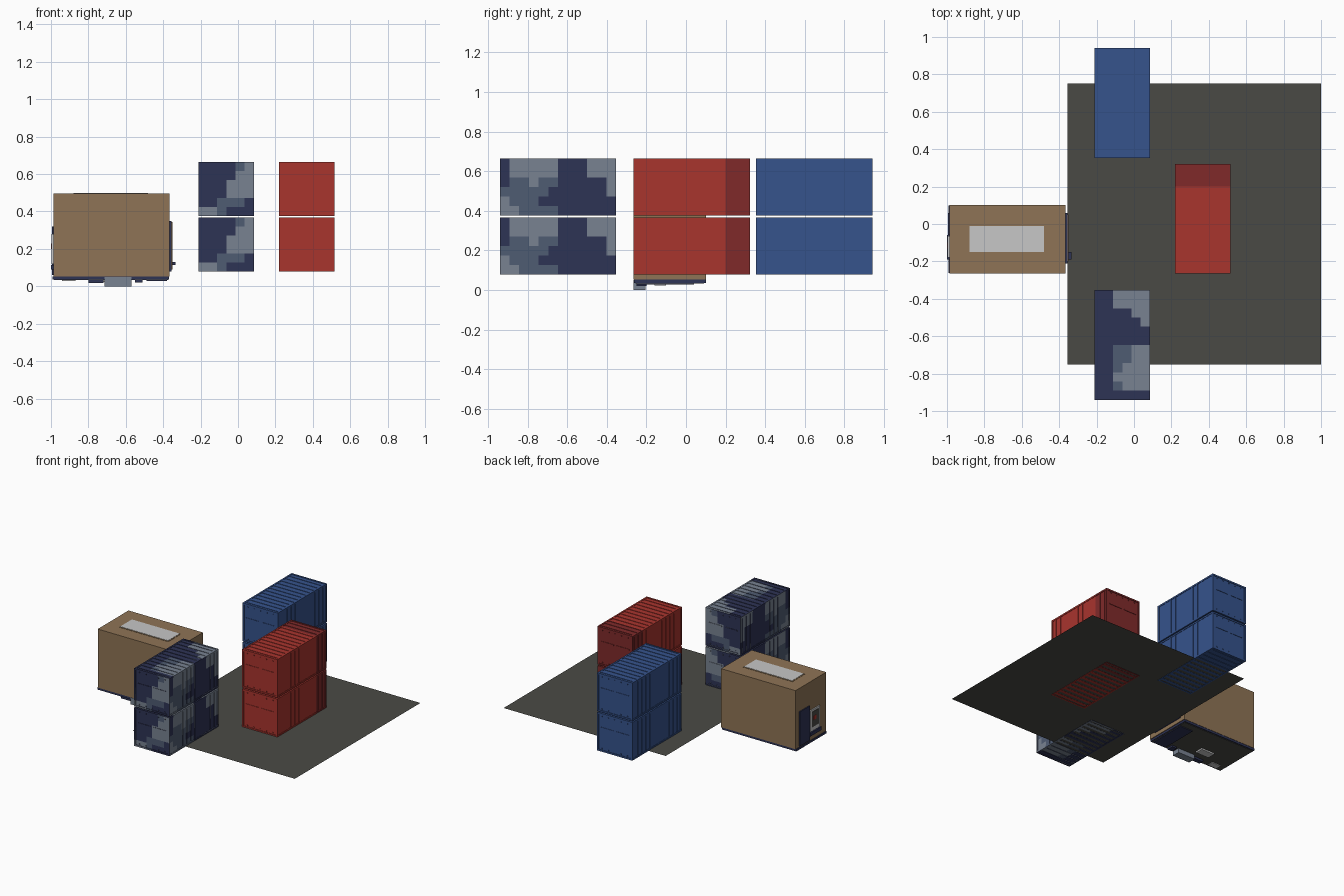
import bpy, bmesh
from mathutils import Vector

if "Cube" in bpy.data.objects:
    bpy.data.objects.remove(bpy.data.objects["Cube"])


def material(name, rgb):
    lin = [c / 12.92 if c <= 0.04045 else ((c + 0.055) / 1.055) ** 2.4 for c in rgb]
    m = bpy.data.materials.new(name)
    m.diffuse_color = (*lin, 1)
    m.use_nodes = True
    m.node_tree.nodes["Principled BSDF"].inputs["Base Color"].default_value = m.diffuse_color
    return m


BLUE = material("blue paint", (0.21, 0.325, 0.55))
RED = material("red paint", (0.66, 0.205, 0.18))
DARK_RED = material("dark red paint", (0.50, 0.165, 0.165))
NAVY = material("navy camouflage", (0.18, 0.20, 0.33))
SLATE = material("slate camouflage", (0.31, 0.36, 0.45))
GREY = material("grey camouflage", (0.47, 0.51, 0.57))
TAN = material("tan wall", (0.56, 0.455, 0.335))
ASPHALT = material("dark asphalt", (0.29, 0.29, 0.27))
LIGHT = material("light grey", (0.78, 0.78, 0.78))


def add_box(bm, x0, x1, y0, y1, z0, z1):
    geo = bmesh.ops.create_cube(bm, size=1)
    for v in geo["verts"]:
        v.co = Vector((x0 + (v.co.x + .5) * (x1 - x0),
                       y0 + (v.co.y + .5) * (y1 - y0),
                       z0 + (v.co.z + .5) * (z1 - z0)))


def finish(bm, name, mats, rule=None):
    if rule:
        bm.normal_update()
        for f in bm.faces:
            f.material_index = rule(f.calc_center_median(), f.normal)
    me = bpy.data.meshes.new(name)
    bm.to_mesh(me)
    bm.free()
    for m in mats:
        me.materials.append(m)
    ob = bpy.data.objects.new(name, me)
    bpy.context.collection.objects.link(ob)
    return ob


def box(name, mat, *b):
    bm = bmesh.new()
    add_box(bm, *b)
    return finish(bm, name, [mat])


W, L, H = 0.295, 0.587, 0.289      # container width, length, height


def container(name, x, y, z, mats, rule=None, cuts=((), (), ())):
    """Container in local coordinates 0..W, 0..L, 0..H, then moved to x, y, z."""
    bm = bmesh.new()
    r, d = 0.012, 0.004
    add_box(bm, d, W - d, d, L - d, d, H - d)
    # frame rails and corner posts
    for a in (0, W - r):
        for b in (0, L - r):
            add_box(bm, a, a + r, b, b + r, 0, H)
        for c in (0, H - r):
            add_box(bm, a, a + r, r, L - r, c, c + r)
    for b in (0, L - r):
        for c in (0, H - r):
            add_box(bm, r, W - r, b, b + r, c, c + r)
    # ribs on the roof, floor and both long walls
    n = 12
    for i in range(n):
        p = r + (i + .25) * (L - 2 * r) / n
        q = p + 0.5 * (L - 2 * r) / n
        add_box(bm, r, W - r, p, q, H - d - .001, H - .001)
        add_box(bm, r, W - r, p, q, .001, d + .001)
        for a in (.002, W - d - .001):
            add_box(bm, a, a + .003, p, q, r, H - r)
    # hinge bars and bolts on the ends
    for b in (.001, L - .005):
        for a in (.03, .16):
            add_box(bm, a, a + .105, b, b + .004, .175, .183)
        for i in range(5):
            for c in (.02, H - .026):
                a = .04 + i * .053
                add_box(bm, a, a + .006, b - .001, b + .005, c, c + .006)
    # cuts along which the paint changes
    for axis, places in enumerate(cuts):
        no = Vector((0, 0, 0))
        no[axis] = 1
        for s in places:
            bmesh.ops.bisect_plane(bm, geom=bm.verts[:] + bm.edges[:] + bm.faces[:],
                                   plane_co=no * s, plane_no=no)
    ob = finish(bm, name, mats, rule)
    ob.location = (x, y, z)


# camouflage patterns: N navy, S slate, G grey
SIDE = ["NGGGGGNNNGGG", "NGGGGGNNNGGG", "NSSGSSNNNNNG",
        "SSSSSNNNNNNG", "GSSSNNNNNNNN", "GGSSSSNNNNNN"]
END = ["NNNNSG", "NNNNGG", "NNNGGG", "NNNGGG", "NNSSSN", "GGSNNN"]
ROOF = ["NNGGGG", "NNGGGG", "NNNNGG", "NNNNNG", "NNNNNN", "NNNNNN",
        "NNSSGG", "NNSSGG", "NNSGGG", "NNGGGG", "NNSGGG", "NNNNNN"]


def camouflage(c, n):
    def idx(t, size, k):
        return max(0, min(k - 1, int(t / size * k)))
    i, j, k = idx(c.x, W, 6), idx(c.y, L, 12), idx(c.z, H, 6)
    if abs(n.z) > .5:
        ch = ROOF[11 - j][i]
    elif abs(n.x) > .5:
        ch = SIDE[5 - k][j]
    else:
        ch = END[5 - k][i]
    return "NSG".index(ch)


camo_cuts = ([W * i / 6 for i in range(1, 6)], [L * i / 12 for i in range(1, 12)],
             [H * i / 6 for i in range(1, 6)])

# three stacks of two containers
for level, z in (("lower", .078), ("upper", .376)):
    container(level + "_blue_container", -.21, .354, z, [BLUE])
    container(level + "_red_container", .22, -.265, z, [RED, DARK_RED],
              lambda c, n: int(c.y > .465), ((), (.465,), ()))
    container(level + "_camouflage_container", -.21, -.94, z,
              [NAVY, SLATE, GREY], camouflage, camo_cuts)

# yard surface
bm = bmesh.new()
bm.faces.new([bm.verts.new(p) for p in
              ((-.355, -.75, .08), (1, -.75, .08), (1, .75, .08), (-.355, .75, .08))])
finish(bm, "yard", [ASPHALT])

# tan building with its base
box("building", TAN, -.987, -.365, -.265, .102, .052, .495)
box("building_base", NAVY, -.992, -.37, -.263, .10, .036, .052)
box("building_underside", ASPHALT, -.985, -.375, -.255, .092, .033, .037)

# skylight: rim and pane
box("skylight_rim", TAN, -.887, -.473, -.157, -.003, .49, .497)
box("skylight_pane", LIGHT, -.88, -.48, -.15, -.01, .49, .499)

# left end fittings
box("left_door", NAVY, -.994, -.985, -.06, .06, .06, .32)
box("left_window_frame", LIGHT, -.996, -.985, -.18, -.065, .12, .28)
box("left_window_pane", ASPHALT, -.998, -.985, -.165, -.08, .15, .265)
box("left_lamp", RED, -1, -.985, -.13, -.10, .20, .23)
box("left_sill", NAVY, -1, -.985, -.19, -.06, .09, .115)

# right end fittings
box("right_door", TAN, -.366, -.350, -.20, .05, .09, .345)
box("right_door_trim", NAVY, -.366, -.355, -.21, .06, .08, .35)
box("right_door_handle", NAVY, -.352, -.335, -.19, -.15, .115, .13)

# small pieces below the building
box("front_step", GREY, -.715, -.57, -.265, -.205, 0, .05)
box("step_tread", LIGHT, -.70, -.60, -.25, -.215, -.0, .01)
box("front_bracket", NAVY, -.80, -.72, -.255, -.22, .018, .04)
box("small_bracket", NAVY, -.55, -.51, -.25, -.20, .02, .04)
box("side_bracket", NAVY, -.49, -.38, -.25, .04, .027, .034)
box("under_panel", LIGHT, -.80, -.69, -.16, -.10, .022, .035)
box("under_plate", LIGHT, -.94, -.87, -.245, -.20, .028, .035)
